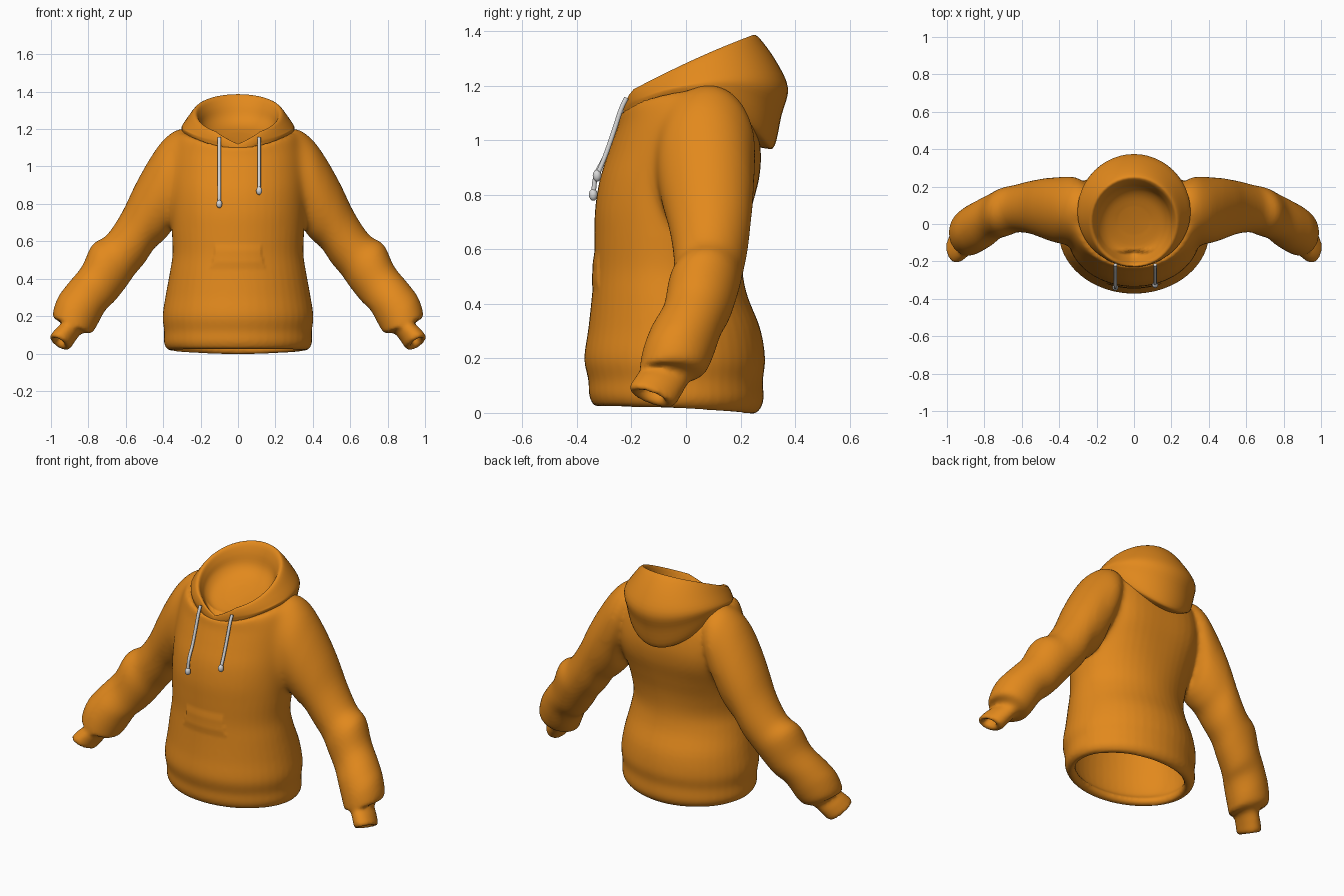
import bpy, bmesh, math
from mathutils import Vector

cube = bpy.data.objects.get("Cube")
if cube:
    bpy.data.objects.remove(cube, do_unlink=True)


def material(name, rgb):
    m = bpy.data.materials.new(name)
    m.use_nodes = True
    m.diffuse_color = (*rgb, 1)
    bsdf = m.node_tree.nodes["Principled BSDF"]
    bsdf.inputs["Base Color"].default_value = (*rgb, 1)
    bsdf.inputs["Roughness"].default_value = 0.8
    return m


cloth = material("orange cloth", (0.76, 0.25, 0.012))
cord = material("light grey cord", (0.68, 0.68, 0.68))
SIDES = 48
ANGLES = [2 * math.pi * i / SIDES for i in range(SIDES)]


def level_ring(hx, yf, yb, zf, zs=None, zb=None, square=2):
    """Oval around z; heights may differ at front, sides and back.
    A square above 2 broadens the back half."""
    zs = zf if zs is None else zs
    zb = zf if zb is None else zb
    pts = []
    for a in ANGLES:
        c, s = math.cos(a), math.sin(a)
        z = zs + (zb - zf) / 2 * s + ((zb + zf) / 2 - zs) * s * s
        k = 1
        if s > 0:
            k = (abs(c) ** square + s ** square) ** (-1 / square)
        pts.append(Vector((hx * c * k, (yf + yb) / 2 + (yb - yf) / 2 * s * k, z)))
    return pts


def sleeve_ring(ox, oz, ix, iz, yf, yb, shear=0):
    """Oval spanning an outer and an inner edge point of the sleeve."""
    pts = []
    for a in ANGLES:
        c, dy = math.cos(a), (yb - yf) / 2 * math.sin(a)
        pts.append(Vector(((ox + ix) / 2 + (ox - ix) / 2 * c, (yf + yb) / 2 + dy,
                           (oz + iz) / 2 + (oz - iz) / 2 * c - shear * dy)))
    return pts


def flowing(rings, steps=4):
    """Smooth in-between rings through the given ones."""
    out = []
    last = len(rings) - 1
    for i in range(last):
        quad = (rings[max(i - 1, 0)], rings[i], rings[i + 1], rings[min(i + 2, last)])
        for n in range(steps):
            t = n / steps
            out.append([b + (c - a) * t / 2 + (a - b * 2.5 + c * 2 - d / 2) * t ** 2
                        + ((b - c) * 1.5 + (d - a) / 2) * t ** 3
                        for a, b, c, d in zip(*quad)])
    return out + [rings[-1]]


def loft(bm, rings):
    rows = [[bm.verts.new(p) for p in ring] for ring in flowing(rings)]
    for a, b in zip(rows, rows[1:]):
        for i in range(SIDES):
            j = (i + 1) % SIDES
            bm.faces.new((a[i], a[j], b[j], b[i]))
    for row in (rows[0], rows[-1]):
        hub = bm.verts.new(sum((v.co for v in row), Vector()) / SIDES)
        for i in range(SIDES):
            bm.faces.new((hub, row[i], row[(i + 1) % SIDES]))


def finish(bm, name, mat):
    bmesh.ops.recalc_face_normals(bm, faces=bm.faces[:])
    me = bpy.data.meshes.new(name)
    bm.to_mesh(me)
    bm.free()
    me.materials.append(mat)
    ob = bpy.data.objects.new(name, me)
    bpy.context.collection.objects.link(ob)
    bpy.ops.object.select_all(action="DESELECT")
    bpy.context.view_layer.objects.active = ob
    ob.select_set(True)
    return ob


def soften(ob, iterations, group=""):
    mod = ob.modifiers.new("soften", "SMOOTH")
    mod.factor = 0.5
    mod.iterations = iterations
    mod.vertex_group = group
    bpy.ops.object.modifier_apply(modifier=mod.name)


# Torso shell: inner lining, rolled hem, outer wall, neck hollow
torso = [
    (0.27, -0.22, 0.20, 0.97),
    (0.30, -0.27, 0.225, 0.88),
    (0.31, -0.30, 0.205, 0.75),
    (0.315, -0.303, 0.175, 0.55),
    (0.335, -0.312, 0.195, 0.43),
    (0.365, -0.335, 0.25, 0.22),
    (0.36, -0.325, 0.25, 0.10),
    (0.335, -0.295, 0.222, 0.055, 0.05, 0.035),
    (0.345, -0.31, 0.23, 0.025, 0.02, 0.0),
    (0.375, -0.338, 0.262, 0.028, 0.022, 0.003),
    (0.395, -0.355, 0.284, 0.065, 0.055, 0.045),
    (0.395, -0.358, 0.282, 0.12),
    (0.403, -0.373, 0.290, 0.20),
    (0.387, -0.358, 0.272, 0.31),
    (0.365, -0.345, 0.225, 0.43),
    (0.35, -0.337, 0.207, 0.53),
    (0.353, -0.336, 0.215, 0.64, None, None, 2.2),
    (0.36, -0.333, 0.24, 0.75, None, None, 2.5),
    (0.365, -0.315, 0.268, 0.86, None, None, 2.9),
    (0.365, -0.282, 0.274, 0.96, None, None, 3),
    (0.35, -0.25, 0.255, 1.05, 1.08, 1.07, 2.9),
    (0.308, -0.233, 0.225, 1.105, 1.18, 1.12, 2.5),
    (0.25, -0.20, 0.20, 1.08, 1.16, 1.10),
    (0.18, -0.12, 0.12, 1.04),
]

# Sleeve: shoulder, elbow fold, gathered forearm, cuff, wrist opening
sleeve = [
    (0.25, 1.20, 0.33, 0.78, -0.07, 0.245),
    (0.32, 1.205, 0.34, 0.72, -0.10, 0.262),
    (0.40, 1.145, 0.355, 0.66, -0.11, 0.255),
    (0.475, 1.035, 0.40, 0.605, -0.095, 0.25),
    (0.55, 0.90, 0.45, 0.56, -0.07, 0.24),
    (0.62, 0.755, 0.50, 0.485, -0.05, 0.228),
    (0.70, 0.635, 0.555, 0.42, -0.045, 0.21),
    (0.78, 0.58, 0.60, 0.355, -0.065, 0.195),
    (0.835, 0.465, 0.66, 0.28, -0.085, 0.165),
    (0.912, 0.37, 0.71, 0.23, -0.13, 0.13),
    (0.965, 0.295, 0.76, 0.14, -0.16, 0.10),
    (0.99, 0.20, 0.785, 0.11, -0.17, 0.07),
    (0.945, 0.165, 0.835, 0.11, -0.165, 0.015, 0.2),
    (0.978, 0.125, 0.87, 0.07, -0.19, -0.015, 0.3),
    (1.006, 0.085, 0.90, 0.032, -0.208, -0.045, 0.35),
    (0.98, 0.08, 0.93, 0.053, -0.17, -0.08, 0.35),
    (0.94, 0.15, 0.893, 0.125, -0.13, -0.06, 0.3),
]

bm = bmesh.new()
loft(bm, [level_ring(*r) for r in torso])
for side in (1, -1):
    rings = [sleeve_ring(*r) for r in sleeve]
    for ring in rings:
        for p in ring:
            p.x *= side
    loft(bm, rings)
body = finish(bm, "body_and_sleeves", cloth)

# Weld torso and sleeves into one soft cloth surface
remesh = body.modifiers.new("weld", "REMESH")
remesh.mode = "VOXEL"
remesh.voxel_size = 0.011
bpy.ops.object.modifier_apply(modifier="weld")
soften(body, 4)

# Blend the shoulder and armpit joints
joint = body.vertex_groups.new(name="joint")
for v in body.data.vertices:
    weight = 1.3 - abs(abs(v.co.x) - 0.35) / 0.1
    if v.co.z > 0.65 and weight > 0:
        joint.add([v.index], min(1, weight, (v.co.z - 0.65) / 0.15), "REPLACE")
soften(body, 90, "joint")

# Slightly raised front pocket
for v in body.data.vertices:
    x, y, z = v.co
    if y < -0.318 and abs(x) < 0.16 and 0.45 < z < 0.59:
        edge = min(0.16 - abs(x), z - 0.45, 0.59 - z)
        v.co.y -= 0.006 * min(1, edge / 0.04)
bpy.ops.object.shade_smooth()

# Hood: collar base, back bulge, rim, broad sloping lining, shallow bowl
hood_rings = [
    (0.20, -0.17, 0.20, 1.04, 1.08, 0.99),
    (0.28, -0.20, 0.29, 1.06, 1.15, 0.97),
    (0.295, -0.218, 0.325, 1.08, 1.175, 0.98),
    (0.302, -0.225, 0.35, 1.11, 1.20, 1.09),
    (0.298, -0.23, 0.374, 1.13, 1.22, 1.19),
    (0.272, -0.23, 0.33, 1.155, 1.255, 1.29),
    (0.242, -0.225, 0.265, 1.17, 1.285, 1.378),
    (0.222, -0.212, 0.238, 1.165, 1.285, 1.378),
    (0.205, -0.195, 0.215, 1.14, 1.25, 1.33),
    (0.188, -0.17, 0.195, 1.115, 1.21, 1.26),
    (0.15, -0.13, 0.155, 1.105, 1.175, 1.215),
    (0.08, -0.05, 0.09, 1.125, 1.155, 1.18),
]
bm = bmesh.new()
loft(bm, [level_ring(*r) for r in hood_rings])
# V-shaped notch at the throat
for v in bm.verts:
    if v.co.y < -0.15 and v.co.z > 1.1:
        v.co.z -= 0.05 * max(0, 1 - abs(v.co.x) / 0.12)
hood = finish(bm, "hood", cloth)
bpy.ops.object.shade_smooth()


# Drawstrings with knotted ends
def drawstring(name, x, path):
    cu = bpy.data.curves.new(name, "CURVE")
    cu.dimensions = "3D"
    cu.bevel_depth = 0.009
    cu.bevel_resolution = 3
    cu.use_fill_caps = True
    sp = cu.splines.new("BEZIER")
    sp.bezier_points.add(len(path) - 1)
    for bp, (y, z) in zip(sp.bezier_points, path):
        bp.co = (x, y, z)
        bp.handle_left_type = bp.handle_right_type = "AUTO"
    cu.materials.append(cord)
    bpy.context.collection.objects.link(bpy.data.objects.new(name, cu))
    y, z = path[-1]
    bpy.ops.mesh.primitive_uv_sphere_add(segments=16, ring_count=10, location=(x, y, z))
    knot = bpy.context.object
    knot.name = name + "_knot"
    knot.scale = (0.016, 0.016, 0.022)
    knot.data.materials.append(cord)
    bpy.ops.object.shade_smooth()


hang = [(-0.218, 1.155), (-0.235, 1.12), (-0.262, 1.04), (-0.297, 0.94)]
drawstring("left_drawstring", 0.113, hang + [(-0.326, 0.87)])
drawstring("right_drawstring", -0.10, hang + [(-0.33, 0.87), (-0.34, 0.80)])
